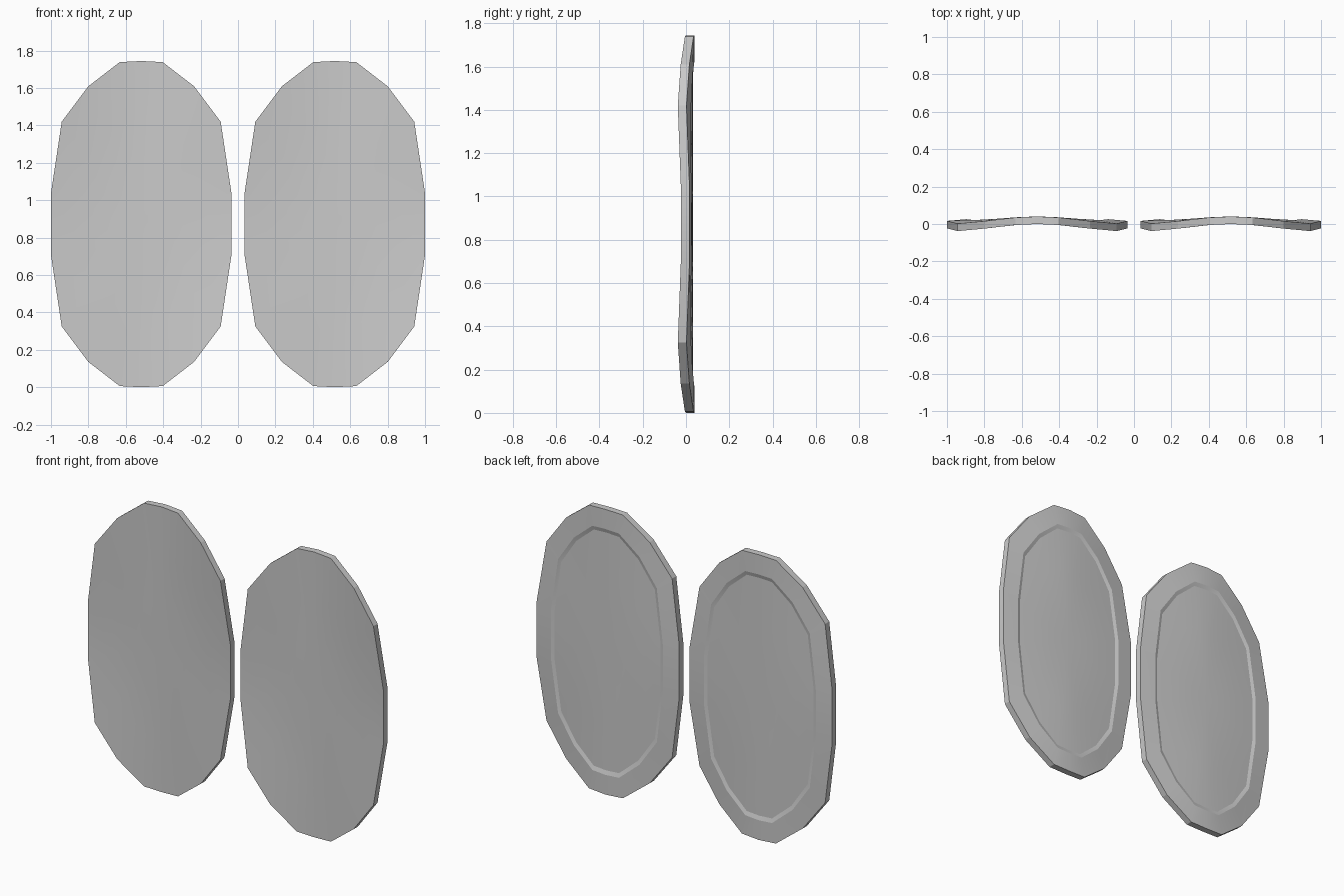
import bpy, bmesh, math

if "Cube" in bpy.data.objects:
    bpy.data.objects.remove(bpy.data.objects["Cube"])

CX, CZ, THICK = 0.5175, 0.872, 0.04

# Quarter outline (offsets from panel centre), reflected into an 18-sided loop
quarter = [(0, .872), (.115, .866), (.2825, .737), (.425, .547), (.4825, .165)]
right = quarter + [(x, -z) for x, z in reversed(quarter)]
outline = right + [(-x, z) for x, z in reversed(right[1:-1])]


def bow(x, z):
    # Panel curves towards the front at its sides, more so near the corners
    return -(0.09 + 0.4 * z * z) * x * x


def add_ring(bm, sx, sz, y):
    return [bm.verts.new((x * sx, bow(x * sx, z * sz) + y, z * sz)) for x, z in outline]


def bridge(bm, a, b):
    n = len(a)
    for i in range(n):
        j = (i + 1) % n
        bm.faces.new((a[i], a[j], b[j], b[i]))


def cap(bm, ring, y):
    c = bm.verts.new((0, y, 0))
    n = len(ring)
    for i in range(n):
        bm.faces.new((ring[i], ring[(i + 1) % n], c))


def make_panel(name, cx):
    bm = bmesh.new()
    recess = THICK - 0.008
    # front face, rim wall, back border, shallow recess step, recessed field
    sections = [(.33, .33, 0), (.66, .66, 0), (1, 1, 0), (1, 1, THICK),
                (.785, .862, THICK), (.745, .834, recess),
                (.5, .55, recess), (.25, .28, recess)]
    rings = [add_ring(bm, *s) for s in sections]
    for a, b in zip(rings, rings[1:]):
        bridge(bm, a, b)
    cap(bm, rings[0], 0)
    cap(bm, rings[-1], recess)
    bmesh.ops.recalc_face_normals(bm, faces=bm.faces)
    mesh = bpy.data.meshes.new(name)
    bm.to_mesh(mesh)
    bm.free()
    obj = bpy.data.objects.new(name, mesh)
    obj.location = (cx, 0, CZ)
    bpy.context.collection.objects.link(obj)
    bpy.ops.object.select_all(action='DESELECT')
    obj.select_set(True)
    bpy.context.view_layer.objects.active = obj
    bpy.ops.object.shade_smooth_by_angle(angle=math.radians(15))


# The two matching oval panels
make_panel("left_panel", -CX)
make_panel("right_panel", CX)
